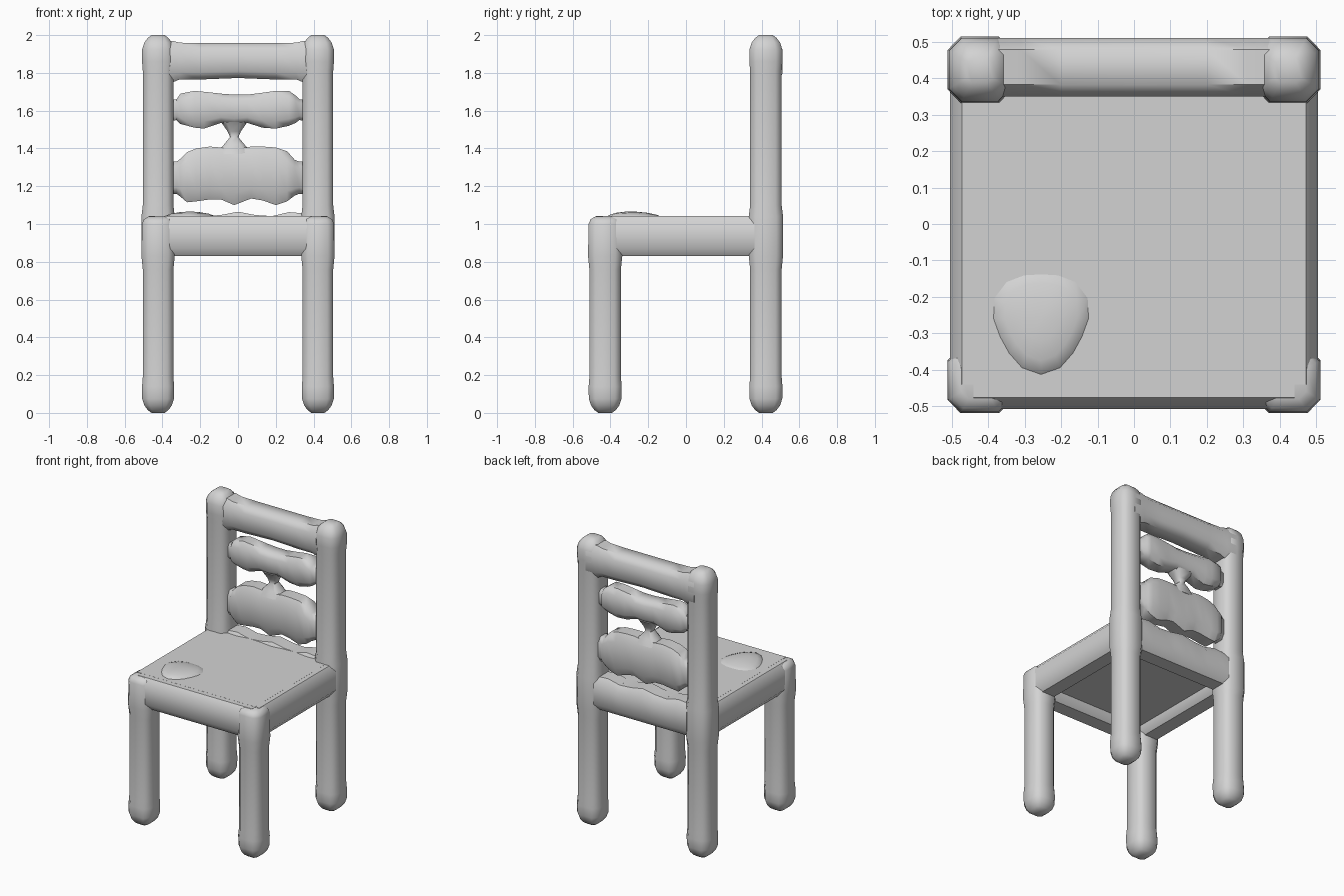
import bpy, bmesh, math
from mathutils import Vector

cube = bpy.data.objects.get("Cube")
if cube:
    bpy.data.objects.remove(cube)

grey = bpy.data.materials.new("plain grey")
grey.use_nodes = True
grey.diffuse_color = (0.65, 0.65, 0.65, 1)
grey.node_tree.nodes["Principled BSDF"].inputs["Base Color"].default_value = (0.65, 0.65, 0.65, 1)


def finish(name, bm):
    bmesh.ops.recalc_face_normals(bm, faces=bm.faces)
    mesh = bpy.data.meshes.new(name)
    bm.to_mesh(mesh)
    bm.free()
    mesh.materials.append(grey)
    obj = bpy.data.objects.new(name, mesh)
    bpy.context.collection.objects.link(obj)
    bpy.ops.object.select_all(action='DESELECT')
    obj.select_set(True)
    bpy.context.view_layer.objects.active = obj
    bpy.ops.object.shade_smooth_by_angle(angle=math.radians(50))


def loft(name, stations, place, chamfer=.4):
    """Skin chamfered rectangles; a station is (along, centre, half_u, half_v)."""
    bm = bmesh.new()
    k = 1 - chamfer
    corners = [(1, k), (k, 1), (-k, 1), (-1, k), (-1, -k), (-k, -1), (k, -1), (1, -k)]
    rings = [[bm.verts.new(place(t, c, u * hu, v * hv)) for u, v in corners]
             for t, c, hu, hv in stations]
    for a, b in zip(rings, rings[1:]):
        for i in range(8):
            j = (i + 1) % 8
            bm.faces.new((a[i], a[j], b[j], b[i]))
    bm.faces.new(rings[0])
    bm.faces.new(rings[-1])
    finish(name, bm)


# Legs and back posts with swollen rounded ends
FOOT = [(0, .035), (.015, .055), (.04, .073), (.075, .084), (.14, .085), (.19, .081)]
for side, x in (("right", -.423), ("left", .423)):
    for part, y in (("front_leg", -.428), ("back_post", .423)):
        shape = FOOT + [(.76, .081), (.83, .088)]
        if part == "back_post":
            shape += [(1.04, .088), (1.1, .081)] + [(2 - z, r) for z, r in reversed(FOOT)]
        else:
            shape += [(1.0, .085), (1.025, .075), (1.04, .05)]
        loft(f"{side}_{part}", [(z, 0, r, r * 1.03) for z, r in shape],
             lambda t, c, u, v: (x + u, y + v, t))

# Seat panel, raised above the underside of the bars around it
bm = bmesh.new()
bmesh.ops.create_cube(bm, size=1)
for v in bm.verts:
    v.co = Vector((v.co.x * .88, v.co.y * .88, .965 + v.co.z * .155))
finish("seat_panel", bm)

# Low uneven lump on the seat top
bm = bmesh.new()
bmesh.ops.create_uvsphere(bm, u_segments=16, v_segments=8, radius=1)
for v in bm.verts:
    r = 1 + .08 * math.sin(3 * math.atan2(v.co.y, v.co.x))
    v.co = Vector((-.255 + v.co.x * .14 * r, -.26 + v.co.y * .15 * r,
                   1.03 + v.co.z * (.035 - .008 * v.co.y)))
finish("seat_lump", bm)


# Crosswise rails: outline points are (x, low z, high z), thinner inside the posts
def rail(name, outline, depth, y=.425, end=1.0):
    loft(name, [(x, (lo + hi) / 2, depth * (end if abs(x) > .32 else 1), (hi - lo) / 2)
                for x, lo, hi in outline],
         lambda t, c, u, v: (t, y + u, c + v))


# Rounded bars around the seat
for side, x in (("right", -.423), ("left", .423)):
    loft(f"{side}_seat_bar", [(-.44, .936, .081, .106), (.44, .936, .081, .106)],
         lambda t, c, u, v: (x + u, t, c + v))
rail("front_seat_bar", [(-.44, .83, 1.042), (.44, .83, 1.042)], .082, -.426)
rail("back_seat_bar", [(i * .09, .83, 1.052 + .013 * math.cos(i * 1.9))
                       for i in range(-4, 5)], .082)

# Back rest rails and wavy slats
rail("top_rail", [(-.42, 1.75, 1.97), (-.345, 1.75, 1.97), (-.31, 1.765, 1.96), (-.2, 1.765, 1.957),
                  (0, 1.773, 1.957), (.2, 1.765, 1.957), (.31, 1.765, 1.96),
                  (.345, 1.75, 1.97), (.42, 1.75, 1.97)], .08, .43)
rail("upper_slat", [(-.4, 1.54, 1.66), (-.325, 1.55, 1.66), (-.305, 1.53, 1.69), (-.23, 1.51, 1.705),
                    (-.18, 1.505, 1.70), (-.09, 1.535, 1.69), (-.02, 1.525, 1.685), (.05, 1.535, 1.685),
                    (.13, 1.51, 1.695), (.2, 1.505, 1.705), (.27, 1.52, 1.705), (.305, 1.535, 1.68),
                    (.325, 1.55, 1.66), (.4, 1.54, 1.66)], .068, end=.7)
rail("lower_slat", [(-.4, 1.16, 1.33), (-.325, 1.16, 1.33), (-.305, 1.145, 1.345), (-.27, 1.115, 1.38),
                    (-.22, 1.12, 1.40), (-.15, 1.13, 1.41), (-.09, 1.13, 1.405), (-.02, 1.10, 1.395),
                    (.07, 1.135, 1.41), (.13, 1.125, 1.41), (.2, 1.10, 1.405), (.26, 1.12, 1.385),
                    (.3, 1.15, 1.34), (.325, 1.16, 1.33), (.4, 1.16, 1.33)], .073, end=.7)

# Thin neck joining the two slats
loft("slat_neck", [(1.37, 0, .1, .06), (1.42, 0, .055, .05), (1.46, 0, .022, .03),
                   (1.49, 0, .035, .035), (1.54, 0, .07, .06)],
     lambda t, c, u, v: (-.02 + u, .425 + v, t))
